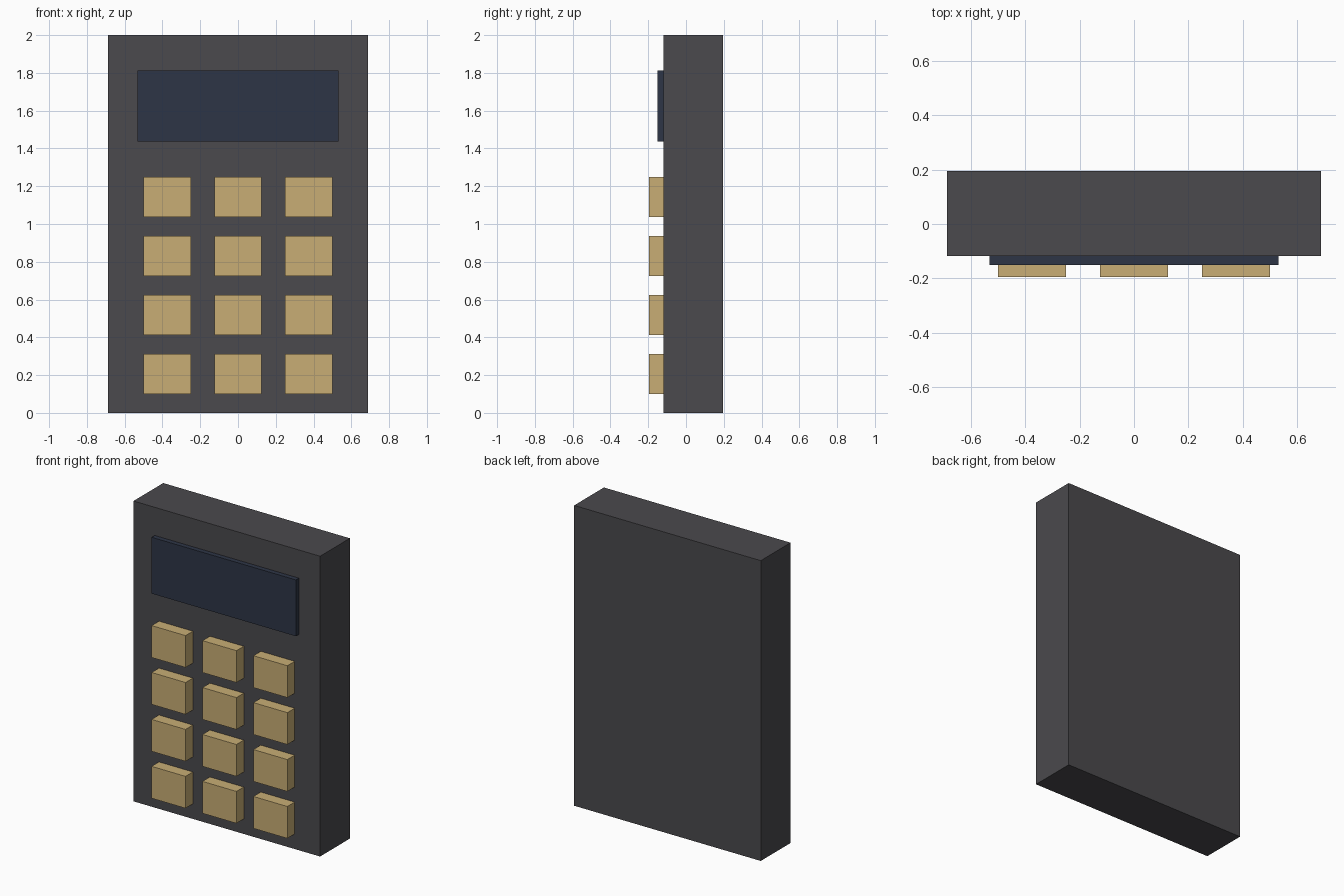
import bpy

cube = bpy.data.objects.get("Cube")
if cube:
    bpy.data.objects.remove(cube, do_unlink=True)


def material(name, rgb):
    mat = bpy.data.materials.new(name)
    mat.use_nodes = True
    mat.diffuse_color = (*rgb, 1)
    mat.node_tree.nodes["Principled BSDF"].inputs["Base Color"].default_value = (*rgb, 1)
    return mat


def box(name, low, high, mat):
    """Add a box spanning two opposite corners."""
    centre = [(a + b) / 2 for a, b in zip(low, high)]
    bpy.ops.mesh.primitive_cube_add(size=1, location=centre)
    obj = bpy.context.object
    obj.name = name
    obj.scale = [b - a for a, b in zip(low, high)]
    bpy.ops.object.transform_apply(location=False, rotation=False, scale=True)
    obj.data.materials.append(mat)
    return obj


charcoal = material("charcoal", (0.069, 0.067, 0.074))
navy = material("dark navy", (0.027, 0.036, 0.061))
tan = material("tan", (0.578, 0.423, 0.178))

FRONT, BACK = -0.118, 0.195

# Case
box("case", (-0.6875, FRONT, 0), (0.6875, BACK, 2), charcoal)

# Raised display
box("display", (-0.531, -0.15, 1.4375), (0.531, FRONT, 1.8125), navy)

# Keypad: four rows of three keys
KEY_W, KEY_H = 0.25, 0.2125
for row in range(4):
    for col in range(3):
        x = (col - 1) * 0.375
        z = 0.1 + row * 0.3125
        box(f"key_row{row + 1}_col{col + 1}",
            (x - KEY_W / 2, -0.195, z), (x + KEY_W / 2, FRONT, z + KEY_H), tan)
